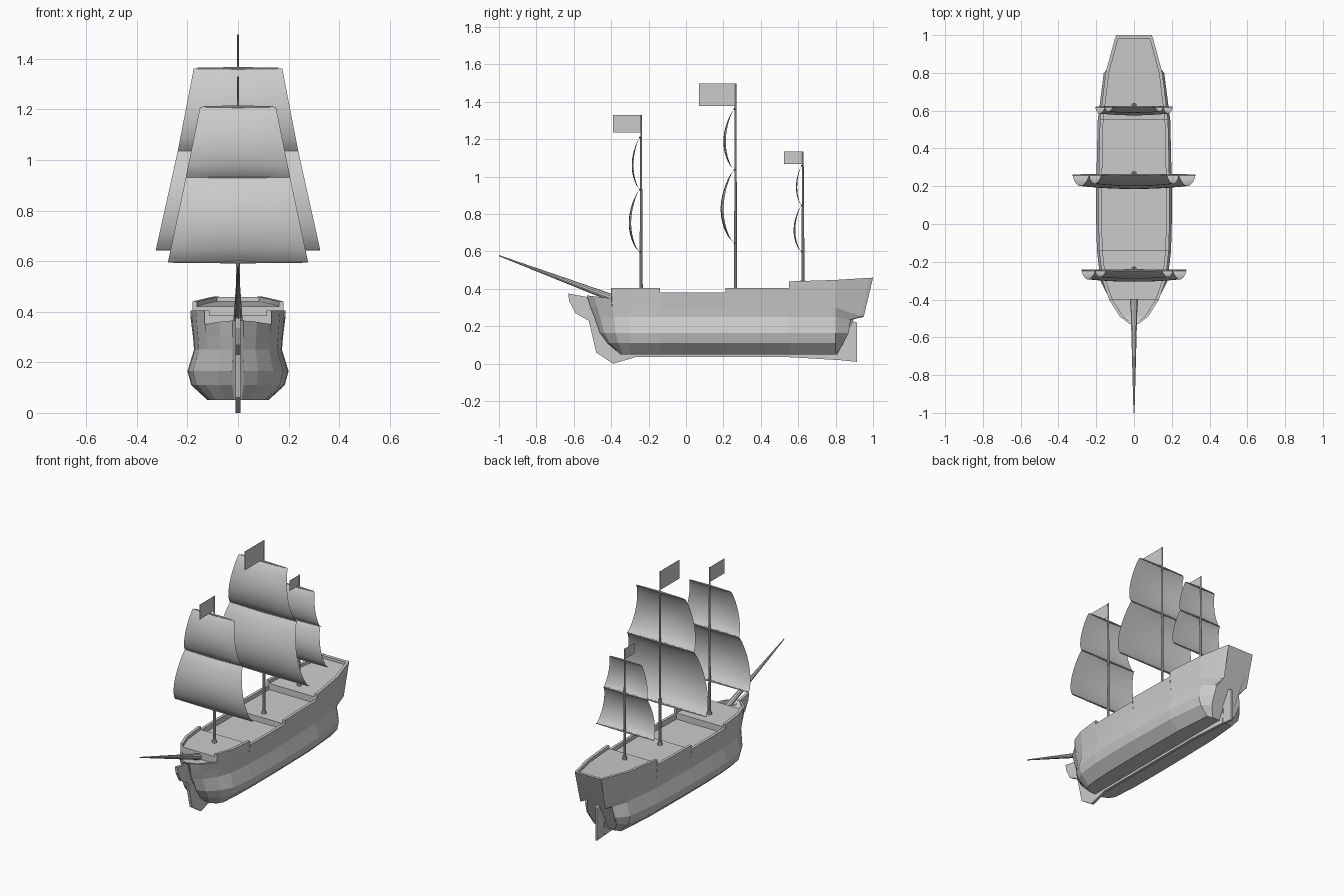
import bpy, bmesh, math
from mathutils import Vector

if "Cube" in bpy.data.objects:
    bpy.data.objects.remove(bpy.data.objects["Cube"])


def make(name, verts, faces, smooth=False):
    me = bpy.data.meshes.new(name)
    me.from_pydata(verts, [], faces)
    bm = bmesh.new()
    bm.from_mesh(me)
    bmesh.ops.remove_doubles(bm, verts=bm.verts, dist=1e-4)
    bmesh.ops.recalc_face_normals(bm, faces=bm.faces)
    bm.to_mesh(me)
    bm.free()
    ob = bpy.data.objects.new(name, me)
    bpy.context.collection.objects.link(ob)
    if smooth:
        for p in me.polygons:
            p.use_smooth = True
    return ob


def spar(name, a, b, r1, r2, sides=10):
    a, b = Vector(a), Vector(b)
    bpy.ops.mesh.primitive_cone_add(vertices=sides, radius1=r1, radius2=r2,
                                    depth=(b - a).length, location=(a + b) / 2)
    ob = bpy.context.object
    ob.name = name
    ob.rotation_euler = (b - a).to_track_quat('Z', 'Y').to_euler()
    bpy.ops.object.shade_smooth_by_angle()
    return ob


def plate(name, outline, half):
    # side-view outline (y, z) given a thickness across x
    n = len(outline)
    verts = [(s * half, y, z) for s in (-1, 1) for y, z in outline]
    faces = [list(range(n)), list(range(n, 2 * n))]
    faces += [(i, (i + 1) % n, n + (i + 1) % n, n + i) for i in range(n)]
    return make(name, verts, faces)


# Hull: midship half section, lofted through stations with stepped decks
section = [(.12, .05), (.185, .11), (.2, .165), (.174, .25), (.178, .30), (.188, 0)]
bow_rake = [.18, .11, .07, .04, .02, 0]
stern_rake = [-.19, -.16, -.13, -.12, -.05, 0]
stern_drop = [0, 0, 0, -.015, -.05, 0]
# y, width scale, rail height, deck height, bow weight, stern weight
stations = [
    (-.53, .12, .365, .364, 1, 0),
    (-.49, .40, .36, .345, .76, 0),
    (-.40, .70, .35, .34, .35, 0),
    (-.40, .70, .405, .385, .35, 0),
    (-.30, .89, .405, .385, 0, 0),
    (-.14, .98, .405, .385, 0, 0),
    (-.14, .98, .38, .345, 0, 0),
    (.0, 1, .38, .345, 0, 0),
    (.21, 1, .38, .345, 0, 0),
    (.21, 1, .405, .38, 0, 0),
    (.55, .96, .405, .38, 0, 0),
    (.55, .96, .44, .42, 0, 0),
    (.80, .80, .448, .43, 0, 0),
    (.98, .54, .459, .44, 0, .92),
    (.98, .54, .459, .458, 0, .92),
    (1.0, .50, .46, .459, 0, 1),
]
verts, faces = [], []
for y, s, rail, deck, wb, ws in stations:
    half = []
    for k, (x, z) in enumerate(section):
        zz = rail if k == 5 else z + stern_drop[k] * ws
        half.append((x * s, y + bow_rake[k] * wb + stern_rake[k] * ws, zz))
    inner = max(.188 * s - .018, .004)
    half += [(inner, y, rail), (inner, y, deck)]
    verts += half + [(-x, b, c) for x, b, c in reversed(half)]
N = 16
for i in range(len(stations) - 1):
    for j in range(N):
        k = (j + 1) % N
        faces.append((i * N + j, i * N + k, (i + 1) * N + k, (i + 1) * N + j))
faces += [list(range(N)), list(range(len(verts) - N, len(verts)))]
make("hull", verts, faces)

# Keel with beakhead, and rudder
plate("keel", [(-.63, .375), (-.625, .335), (-.59, .27), (-.52, .23), (-.48, .06),
               (-.39, 0), (-.27, .035), (.55, .035), (.84, .018), (.85, .16),
               (.8, .08), (-.33, .08), (-.43, .2), (-.49, .35)], .009)
plate("rudder", [(.83, .018), (.915, .01), (.915, .22), (.87, .235), (.84, .2)], .007)

# Bowsprit
spar("bowsprit", (0, -.39, .35), (0, -1, .578), .02, .003)


def sail(name, y, z0, z1, w0, w1, bulge):
    nu, nv = 12, 14
    verts, faces = [], []
    for j in range(nv + 1):
        t = j / nv
        w = w0 + (w1 - w0) * t
        belly = max(math.sin(math.pi * t ** .9), 0) ** .75
        for i in range(nu + 1):
            u = 2 * i / nu - 1
            verts.append((u * w, y - bulge * belly * (.78 + .22 * (1 - u * u)),
                          z0 + (z1 - z0) * t))
    for j in range(nv):
        for i in range(nu):
            a = j * (nu + 1) + i
            faces.append((a, a + 1, a + nu + 2, a + nu + 1))
    return make(name, verts, faces, True)


def yard(name, y, z, w):
    for s in (-1, 1):
        spar(f"{name}_{'left' if s < 0 else 'right'}", (0, y, z), (s * w, y, z), .006, .003, 8)


# Masts: y, deck z, top z, sail heights, sail half widths, bulges, flag length and height
masts = {
    "fore": (-.24, .38, 1.33, (.597, .932, 1.21), (.277, .206, .15), (.066, .05), .15, .095),
    "main": (.265, .375, 1.497, (.645, 1.037, 1.362), (.325, .238, .175), (.08, .065), .195, .12),
    "mizzen": (.625, .42, 1.135, (.598, .846, 1.058), (.205, .155, .115), (.05, .037), .1, .066),
}
for name, (y, z0, z1, hs, ws, bulges, fl, fh) in masts.items():
    spar(f"{name}_mast", (0, y, z0), (0, y, z1), .009, .004)
    spar(f"{name}_mast_collar", (0, y, z0), (0, y, z0 + .024), .015, .013)
    for i, part in enumerate(("lower", "upper")):
        sail(f"{name}_{part}_sail", y - .007, hs[i], hs[i + 1], ws[i], ws[i + 1], bulges[i] - .007)
    for i, part in enumerate(("bottom", "middle", "top")):
        yard(f"{name}_{part}_yard", y - .005, hs[i], ws[i] * (.92 if i == 2 else 1))
    plate(f"{name}_flag", [(y, z1), (y - fl, z1), (y - fl, z1 - fh), (y, z1 - fh)], .001)
